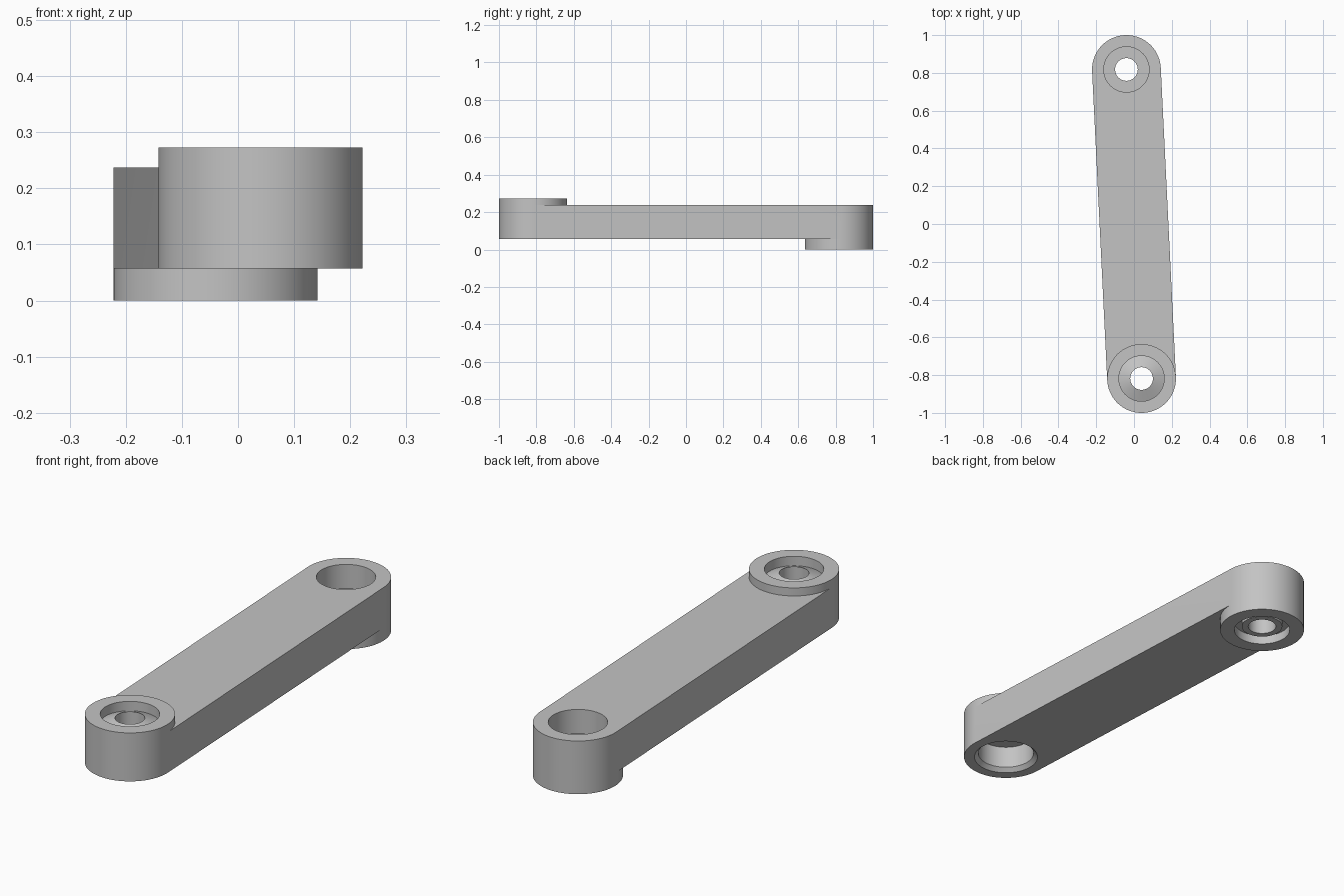
import bpy, bmesh, math
from mathutils import Matrix, Vector

if "Cube" in bpy.data.objects:
    bpy.data.objects.remove(bpy.data.objects["Cube"], do_unlink=True)

SEG = 96                     # sides of each round end
RADIUS = 0.182               # outer radius of the ends
HALF = 0.819                 # half distance between bore centres
LOW, HIGH = 0.057, 0.237     # underside and top of the bar
TILT = math.atan2(0.04, 0.818)

# Front end: raised boss with a coned recess, chamfered bore underneath
front_profile = [(RADIUS, LOW), (RADIUS, HIGH), (RADIUS, 0.273), (0.12, 0.273),
                 (0.12, 0.231), (0.06, 0.255), (0.06, 0.175), (0.12, 0.175),
                 (0.12, 0.075), (0.137, LOW)]
# Back end: boss hanging below with a raised inner ring, plain bore on top
back_profile = [(RADIUS, 0), (RADIUS, LOW), (RADIUS, HIGH), (0.12, HIGH),
                (0.12, 0.13), (0.06, 0.13), (0.06, 0.018), (0.088, 0.018),
                (0.088, 0.04), (0.12, 0.04), (0.12, 0)]


def turned_end(bm, profile, centre_y, inward):
    """Turn a closed profile, leaving the wall open where the bar joins.
    Returns the lower and upper joining arcs, from -x to +x."""
    rings = []
    for r, z in profile:
        ring = []
        for s in range(SEG):
            a = 2 * math.pi * s / SEG
            ring.append(bm.verts.new((r * math.cos(a), centre_y + r * math.sin(a), z)))
        rings.append(ring)
    low, high = profile.index((RADIUS, LOW)), profile.index((RADIUS, HIGH))
    for i, ring in enumerate(rings):
        above = rings[(i + 1) % len(rings)]
        for s in range(SEG):
            t = (s + 1) % SEG
            faces_bar = math.sin(2 * math.pi * (s + 0.5) / SEG) * inward > 0
            if i == low and faces_bar:
                continue
            bm.faces.new((ring[s], ring[t], above[t], above[s]))
    half = SEG // 2
    steps = [(half - inward * k) % SEG for k in range(half + 1)]
    return [rings[low][k] for k in steps], [rings[high][k] for k in steps]


bm = bmesh.new()
front_low, front_high = turned_end(bm, front_profile, -HALF, 1)
back_low, back_high = turned_end(bm, back_profile, HALF, -1)

# Straight bar between the ends: top, underside and two sides
bm.faces.new(front_high + back_high[::-1])
bm.faces.new(front_low + back_low[::-1])
for k in (0, -1):
    bm.faces.new((front_low[k], back_low[k], back_high[k], front_high[k]))

bmesh.ops.recalc_face_normals(bm, faces=bm.faces)
bmesh.ops.rotate(bm, verts=bm.verts, cent=Vector(), matrix=Matrix.Rotation(TILT, 3, 'Z'))
mesh = bpy.data.meshes.new("link_arm")
bm.to_mesh(mesh)
bm.free()

# Plain grey material
grey = bpy.data.materials.new("light_grey")
grey.use_nodes = True
colour = (0.55, 0.55, 0.55, 1)
grey.diffuse_color = colour
grey.node_tree.nodes["Principled BSDF"].inputs["Base Color"].default_value = colour
mesh.materials.append(grey)

arm = bpy.data.objects.new("link_arm", mesh)
bpy.context.collection.objects.link(arm)
bpy.ops.object.select_all(action='DESELECT')
arm.select_set(True)
bpy.context.view_layer.objects.active = arm
bpy.ops.object.shade_smooth_by_angle(angle=math.radians(15))
